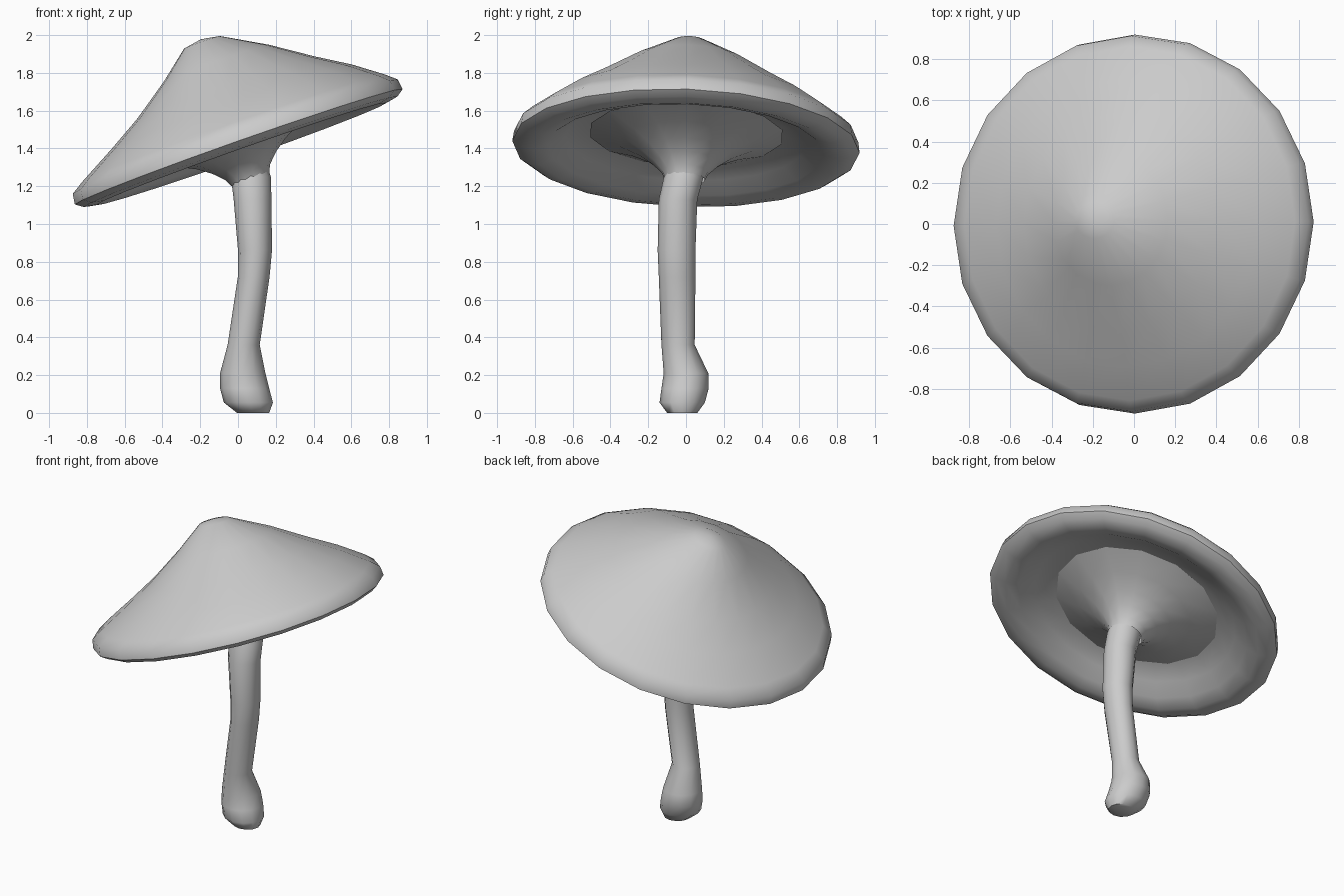
import bpy, bmesh
from math import cos, sin, tau, radians
from mathutils import Matrix

if "Cube" in bpy.data.objects:
    bpy.data.objects.remove(bpy.data.objects["Cube"])


def skin(name, rings, sides, cap_start=False, cap_end=False, matrix=None):
    """Loft elliptical rings (cx, cy, z, rx, ry) into a smooth mesh."""
    bm = bmesh.new()
    loops = []
    for cx, cy, z, rx, ry in rings:
        loops.append([bm.verts.new((cx + rx * cos(tau * i / sides),
                                    cy + ry * sin(tau * i / sides), z))
                      for i in range(sides)])
    for a, b in zip(loops, loops[1:]):
        for i in range(sides):
            j = (i + 1) % sides
            bm.faces.new((a[i], a[j], b[j], b[i]))
    if cap_start:
        bm.faces.new(loops[0][::-1])
    if cap_end:
        bm.faces.new(loops[-1])
    bmesh.ops.remove_doubles(bm, verts=bm.verts, dist=1e-4)
    if matrix:
        bm.transform(matrix)
    me = bpy.data.meshes.new(name)
    bm.to_mesh(me)
    bm.free()
    ob = bpy.data.objects.new(name, me)
    bpy.context.collection.objects.link(ob)
    bpy.ops.object.select_all(action='DESELECT')
    ob.select_set(True)
    bpy.context.view_layer.objects.active = ob
    bpy.ops.object.shade_smooth_by_angle(angle=radians(60))
    return ob


def turned(profile):
    return [(0, 0, z, r, r) for r, z in profile]


# Everything in the head shares one tilted frame
tilt = (Matrix.Translation((0, 0, 1.42))
        @ Matrix.Rotation(radians(-2), 4, 'X')
        @ Matrix.Rotation(radians(-19.4), 4, 'Y'))

# Cap: swollen gill ring and rim, then the lopsided pointed top
gills = turned([(0.40, 0.08), (0.53, 0.065), (0.64, 0.025), (0.73, -0.03),
                (0.81, -0.052), (0.88, -0.04), (0.92, -0.012), (0.912, 0.045)])
top = [(0.01, 0, 0.09, 0.85, 0.86),
       (0.035, 0, 0.20, 0.675, 0.70),
       (0.04, 0, 0.305, 0.50, 0.53),
       (0.035, 0, 0.445, 0.295, 0.315),
       (0.0, 0, 0.575, 0.10, 0.09),
       (0.0, 0, 0.592, 0.0, 0.0)]
skin("cap", gills + top, 20, matrix=tilt)

# Trumpet-shaped collar joining the stem to the underside of the cap
skin("collar", turned([(0.107, -0.195), (0.125, -0.155), (0.18, -0.10),
                       (0.25, -0.05), (0.36, 0.005), (0.52, 0.062)]),
     14, matrix=tilt)

# Bent stem with bulbous foot
skin("stem", [(0.08, -0.02, 0.0, 0.085, 0.08),
              (0.055, -0.02, 0.055, 0.13, 0.12),
              (0.035, -0.005, 0.13, 0.13, 0.125),
              (0.025, 0.0, 0.21, 0.12, 0.118),
              (0.03, -0.042, 0.36, 0.085, 0.088),
              (0.083, -0.047, 0.72, 0.084, 0.097),
              (0.09, -0.05, 0.86, 0.09, 0.1),
              (0.077, -0.042, 1.13, 0.1, 0.102),
              (0.068, -0.012, 1.25, 0.106, 0.105),
              (0.055, -0.005, 1.33, 0.09, 0.09)],
     12, cap_start=True, cap_end=True)
